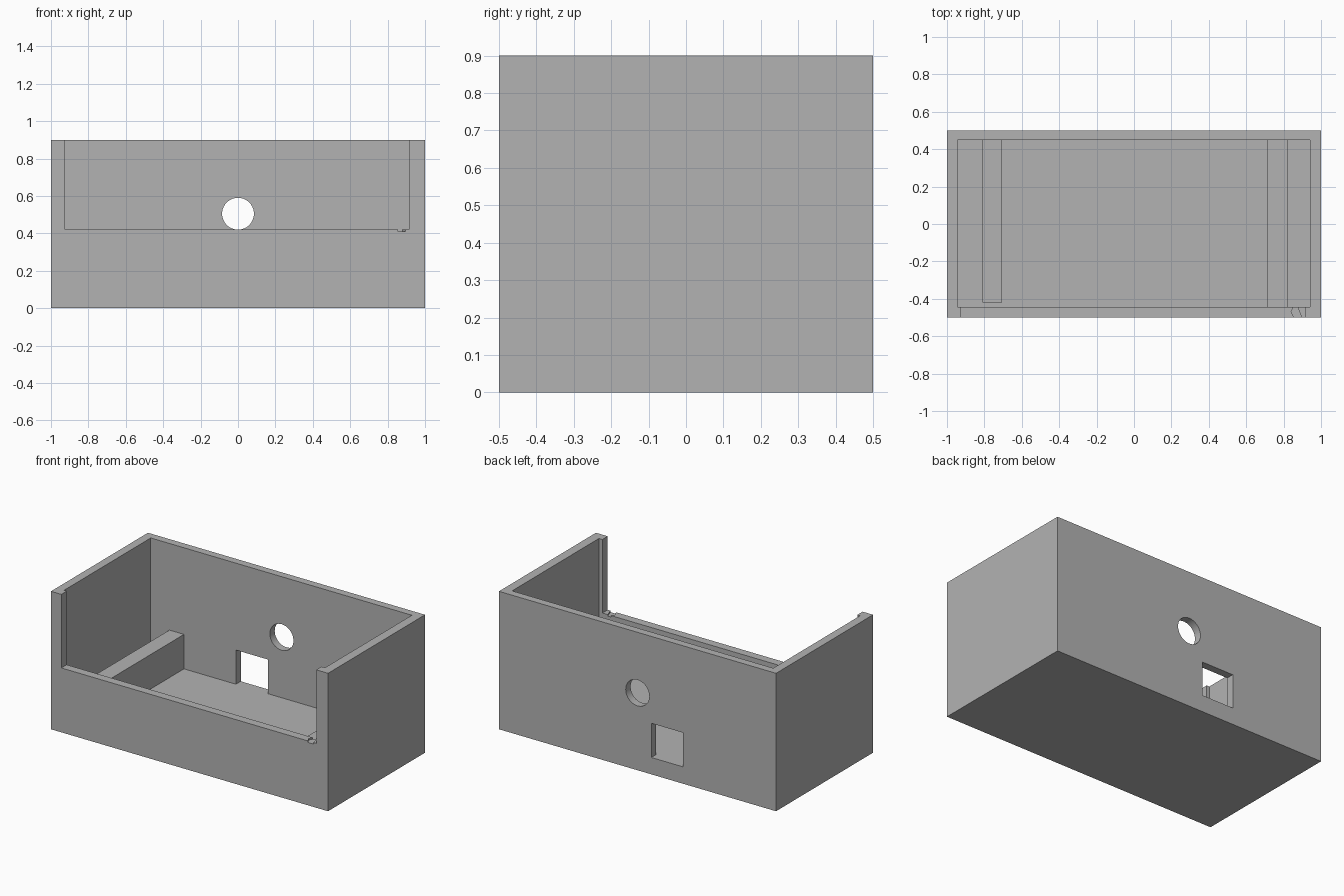
import bpy
import bmesh
from mathutils import Matrix, Vector

old = bpy.data.objects.get("Cube")
if old:
    bpy.data.objects.remove(old, do_unlink=True)

grey = bpy.data.materials.new("plain grey")
grey.use_nodes = True
color = (0.45, 0.45, 0.45, 1)
grey.diffuse_color = color
grey.node_tree.nodes["Principled BSDF"].inputs["Base Color"].default_value = color


def add_object(name, bm):
    bmesh.ops.recalc_face_normals(bm, faces=bm.faces)
    mesh = bpy.data.meshes.new(name)
    bm.to_mesh(mesh)
    bm.free()
    mesh.materials.append(grey)
    obj = bpy.data.objects.new(name, mesh)
    bpy.context.collection.objects.link(obj)
    return obj


def box(name, low, high):
    low, high = Vector(low), Vector(high)
    bm = bmesh.new()
    bmesh.ops.create_cube(bm, size=1)
    bmesh.ops.scale(bm, vec=high - low, verts=bm.verts)
    bmesh.ops.translate(bm, vec=(low + high) / 2, verts=bm.verts)
    return add_object(name, bm)


def prism(name, outline, bottom, top):
    bm = bmesh.new()
    face = bm.faces.new([bm.verts.new((x, y, bottom)) for x, y in outline])
    side = bmesh.ops.extrude_face_region(bm, geom=[face])
    verts = [v for v in side["geom"] if isinstance(v, bmesh.types.BMVert)]
    bmesh.ops.translate(bm, vec=(0, 0, top - bottom), verts=verts)
    return add_object(name, bm)


def cut(target, cutter):
    mod = target.modifiers.new("cut", "BOOLEAN")
    mod.operation = "DIFFERENCE"
    mod.solver = "EXACT"
    mod.object = cutter
    bpy.context.view_layer.objects.active = target
    bpy.ops.object.modifier_apply(modifier=mod.name)
    bpy.data.objects.remove(cutter, do_unlink=True)


FLOOR = 0.11
RIB_TOP = 0.335

# Open-topped case with a low front
case = box("case", (-1, -0.5, 0), (1, 0.5, 0.9))
cut(case, box("cavity", (-0.945, -0.445, FLOOR), (0.94, 0.45, 1)))
cut(case, box("front_opening", (-0.925, -0.6, 0.42), (0.915, -0.4, 1)))

# Square port and round hole in the back wall
cut(case, box("square_port", (-0.33, 0.4, FLOOR), (-0.1, 0.6, 0.333)))
bm = bmesh.new()
bmesh.ops.create_cone(bm, cap_ends=True, segments=64, radius1=0.085, radius2=0.085,
                      depth=0.3, matrix=Matrix.Translation((0, 0.5, 0.505))
                      @ Matrix.Rotation(1.570796, 4, "X"))
cut(case, add_object("round_hole", bm))

# Small catch groove in the front rim
groove = [(0.86, -0.43), (0.84, -0.47), (0.86, -0.51), (0.9, -0.51), (0.87, -0.43)]
cut(case, prism("catch_groove", groove, 0.41, 0.45))

# Support ribs on the floor
box("right_rib", (-0.81, -0.42, FLOOR), (-0.705, 0.45, RIB_TOP))
box("left_rib", (0.71, -0.445, FLOOR), (0.82, 0.45, RIB_TOP))

# Smooth bore, crisp edges
bpy.ops.object.select_all(action="DESELECT")
case.select_set(True)
bpy.context.view_layer.objects.active = case
bpy.ops.object.shade_smooth_by_angle(angle=0.5)
